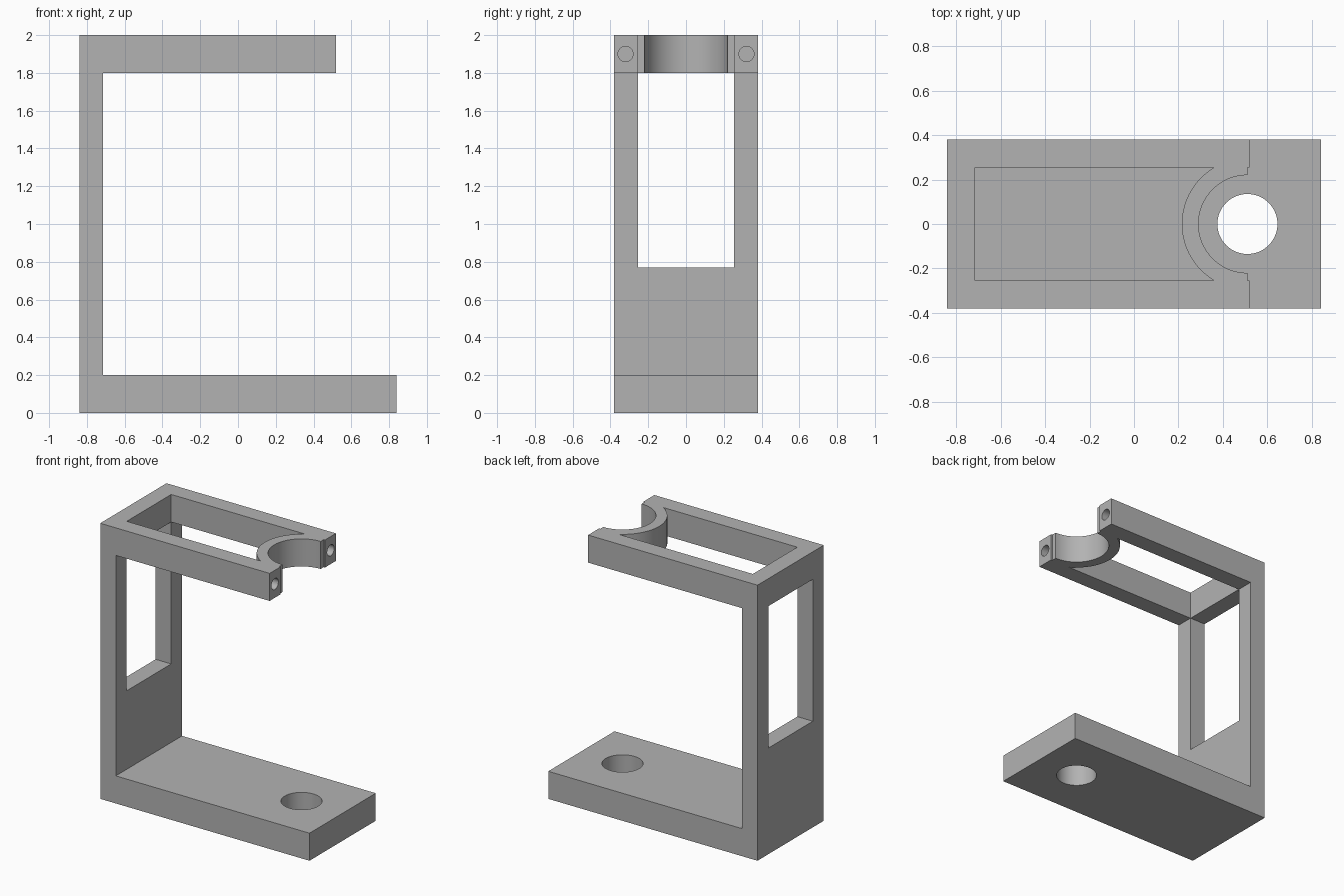
import bpy, bmesh, math

if "Cube" in bpy.data.objects:
    bpy.data.objects.remove(bpy.data.objects["Cube"], do_unlink=True)

BORE_X = 0.51      # shared axis of the clamp and the base hole
HALF_W = 0.38      # half width of the bracket
OPEN_W = 0.255     # half width of the openings
BACK, INNER = -0.84, -0.715

grey = bpy.data.materials.new("light grey")
grey.use_nodes = True
colour = (0.45, 0.45, 0.45, 1)
grey.diffuse_color = colour
grey.node_tree.nodes["Principled BSDF"].inputs["Base Color"].default_value = colour


def prism(name, points, offset):
    """Closed solid from a 3D outline swept along an offset."""
    bm = bmesh.new()
    face = bm.faces.new([bm.verts.new(p) for p in points])
    swept = bmesh.ops.extrude_face_region(bm, geom=[face])["geom"]
    bmesh.ops.translate(bm, vec=offset,
                        verts=[v for v in swept if isinstance(v, bmesh.types.BMVert)])
    bmesh.ops.recalc_face_normals(bm, faces=bm.faces)
    mesh = bpy.data.meshes.new(name)
    bm.to_mesh(mesh)
    bm.free()
    mesh.materials.append(grey)
    obj = bpy.data.objects.new(name, mesh)
    bpy.context.collection.objects.link(obj)
    return obj


def box(name, x0, x1, w, z0, z1):
    return prism(name, [(x0, -w, z0), (x1, -w, z0), (x1, w, z0), (x0, w, z0)],
                 (0, 0, z1 - z0))


def arc(x, y, r, a0, a1, n):
    return [(x + r * math.cos(a0 + (a1 - a0) * i / n),
             y + r * math.sin(a0 + (a1 - a0) * i / n)) for i in range(n + 1)]


def vertical_bore(name, r, z0, z1):
    ring = arc(BORE_X, 0, r, 0, math.tau, 64)[:-1]
    return prism(name, [(x, y, z0) for x, y in ring], (0, 0, z1 - z0))


# C-shaped frame: base, upright and top arm
profile = [(BACK, 0), (0.84, 0), (0.84, 0.2), (INNER, 0.2),
           (INNER, 1.8), (0.52, 1.8), (0.52, 2), (BACK, 2)]
bracket = prism("bracket", [(x, -HALF_W, z) for x, z in profile], (0, 2 * HALF_W, 0))

# Arm opening, ending in the outer curve of the clamp
R_OUT = 0.295
a = math.asin(OPEN_W / R_OUT)
outline = [(INNER, OPEN_W), (INNER, -OPEN_W)]
outline += arc(BORE_X, 0, R_OUT, math.pi + a, math.pi - a, 40)
cutters = [prism("arm_opening_cutter", [(x, y, 1.7) for x, y in outline], (0, 0, 0.4))]

# Upright window, clamp recess, clamp bore and base hole
cutters += [box("window_cutter", -0.9, -0.6, OPEN_W, 0.77, 1.8),
            box("clamp_recess_cutter", BORE_X, 0.6, OPEN_W, 1.7, 2.1),
            vertical_bore("clamp_bore_cutter", 0.22, 1.7, 2.1),
            vertical_bore("base_hole_cutter", 0.135, -0.1, 0.3)]

# Blind screw holes in the arm ends
for side, y in (("right", -0.32), ("left", 0.32)):
    ring = arc(y, 1.9, 0.04, 0, math.tau, 32)[:-1]
    cutters.append(prism(side + "_screw_hole_cutter",
                         [(0.6, u, v) for u, v in ring], (-0.35, 0, 0)))

# Cut everything, then discard the cutters
bpy.context.view_layer.objects.active = bracket
bracket.select_set(True)
for cutter in cutters:
    mod = bracket.modifiers.new(cutter.name, "BOOLEAN")
    mod.operation, mod.solver, mod.object = "DIFFERENCE", "EXACT", cutter
    bpy.ops.object.modifier_apply(modifier=mod.name)
    bpy.data.objects.remove(cutter, do_unlink=True)

bpy.ops.object.shade_smooth_by_angle(angle=math.radians(30))
